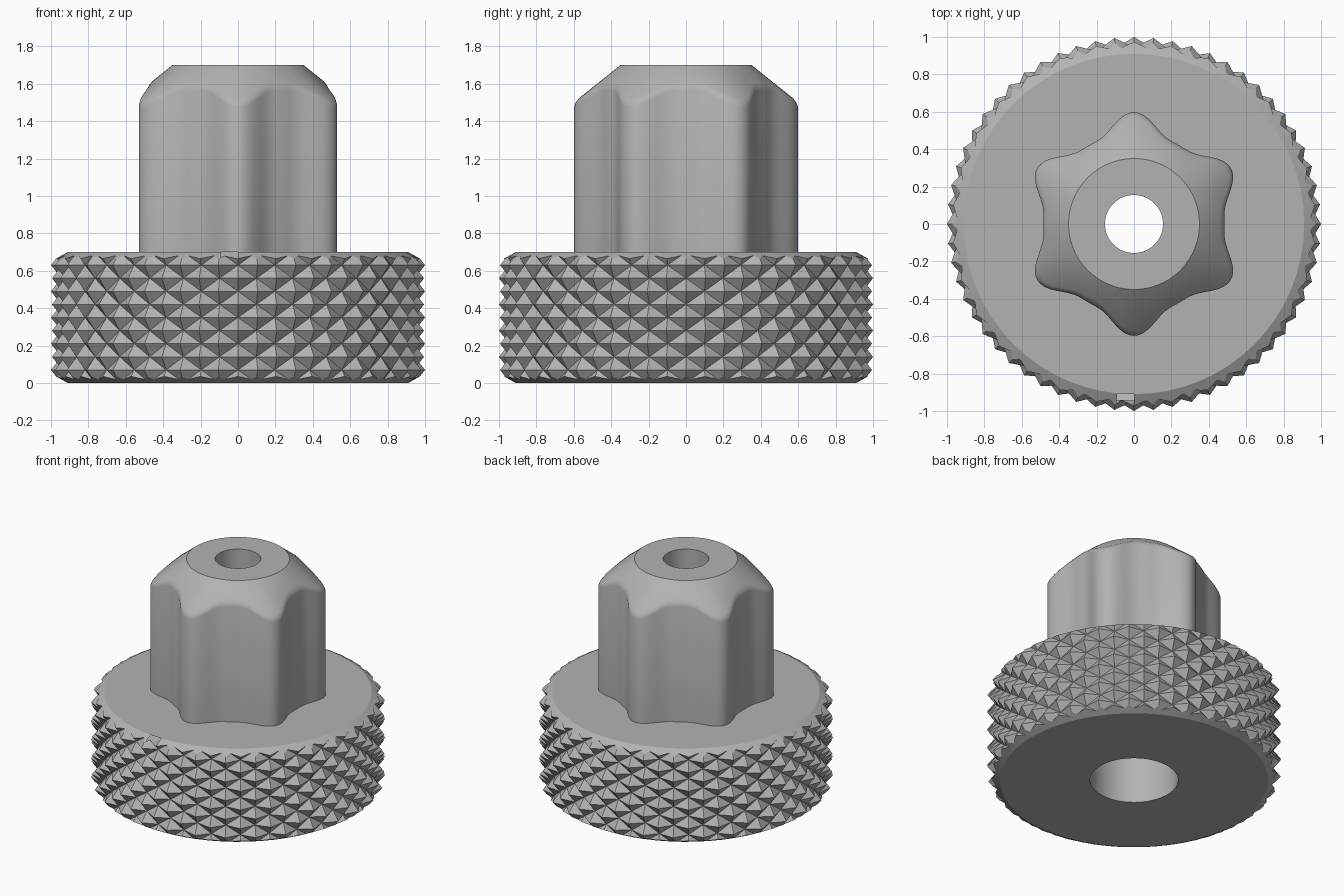
import bpy, bmesh
from math import cos, sin, pi, radians

cube = bpy.data.objects.get("Cube")
if cube:
    bpy.data.objects.remove(cube)

grey = bpy.data.materials.new("grey_metal")
grey.use_nodes = True
colour = (0.45, 0.45, 0.45, 1)
grey.diffuse_color = colour
grey.node_tree.nodes["Principled BSDF"].inputs["Base Color"].default_value = colour


def ring_mesh(name, rings, closed=False):
    """Skin a stack of rings; close it into a loop or cap both ends."""
    bm = bmesh.new()
    loops = [[bm.verts.new(p) for p in ring] for ring in rings]
    n = len(loops[0])
    pairs = list(zip(loops, loops[1:]))
    if closed:
        pairs.append((loops[-1], loops[0]))
    else:
        bm.faces.new(loops[0])
        bm.faces.new(loops[-1])
    for low, high in pairs:
        for i in range(n):
            j = (i + 1) % n
            bm.faces.new((low[i], low[j], high[j], high[i]))
    bmesh.ops.recalc_face_normals(bm, faces=bm.faces)
    return finish(name, bm)


def finish(name, bm):
    mesh = bpy.data.meshes.new(name)
    bm.to_mesh(mesh)
    bm.free()
    mesh.materials.append(grey)
    obj = bpy.data.objects.new(name, mesh)
    bpy.context.collection.objects.link(obj)
    return obj


def smooth(obj, angle):
    bpy.ops.object.select_all(action='DESELECT')
    obj.select_set(True)
    bpy.context.view_layer.objects.active = obj
    bpy.ops.object.shade_smooth_by_angle(angle=radians(angle))


def polar(r, a, z):
    return (r * cos(a), r * sin(a), z)


BASE_TOP, BORE, SOCKET = 0.7, 0.155, 0.3

# Knurled grip: staggered pyramids on a lattice of peaks and valleys
COLS, ROW, PEAK, VALLEY = 60, 0.07, 1.0, 0.945
bm = bmesh.new()
grid = [[bm.verts.new(polar(PEAK if (i + j) % 2 else VALLEY,
                            2 * pi * i / COLS, j * ROW))
         for i in range(COLS)] for j in range(-1, 12)]
for j in range(len(grid) - 1):
    for i in range(COLS):
        k = (i + 1) % COLS
        a, b, c, d = grid[j][i], grid[j][k], grid[j + 1][k], grid[j + 1][i]
        # Split along the groove that joins the two valleys
        if (i + j) % 2:
            tris = ((a, b, c), (a, c, d))
        else:
            tris = ((a, b, d), (b, c, d))
        for tri in tris:
            bm.faces.new(tri)
bm.faces.new(grid[0])
bm.faces.new(grid[-1])
bmesh.ops.recalc_face_normals(bm, faces=bm.faces)
base = finish("knurled_base", bm)

# Chamfered blank with the wide socket trims the grip
profile = [(SOCKET, 0), (0.91, 0), (1.03, 0.067),
           (1.03, BASE_TOP - 0.067), (0.91, BASE_TOP), (SOCKET, BASE_TOP)]
blank = ring_mesh("blank_cutter", [[polar(r, 2 * pi * i / 64, z) for i in range(64)]
                                   for r, z in profile], closed=True)
blank.hide_render = True
trim = base.modifiers.new("trim", 'BOOLEAN')
trim.operation = 'INTERSECT'
trim.solver = 'EXACT'
trim.object = blank
bpy.context.view_layer.objects.active = base
bpy.ops.object.modifier_apply(modifier=trim.name)
bpy.data.objects.remove(blank)
smooth(base, 12)

# Six-lobed post with a conical top and a narrow bore
N, TOP, FLAT = 144, 1.7, 0.35
angles = [2 * pi * i / N for i in range(N)]


def lobe(a):
    return 0.485 + 0.113 * ((1 - cos(6 * a)) / 2) ** 1.8


def star(a):
    # Lobes point along the y axis
    return lobe(a + pi / 2 + pi / 6 * (1 - 0))


def cone(r):
    return TOP - (r - FLAT) * 0.8


if star(pi / 2) < star(0):
    star = lobe
rings = [[polar(star(a), a, BASE_TOP) for a in angles],
         [polar(star(a), a, cone(star(a)) - 0.025) for a in angles],
         [polar(star(a) - 0.007, a, cone(star(a)) - 0.004) for a in angles],
         [polar(star(a) - 0.025, a, cone(star(a) - 0.025)) for a in angles]]
rings += [[polar(r, a, z) for a in angles]
          for r, z in ((FLAT, TOP), (BORE, TOP), (BORE, BASE_TOP))]
post = ring_mesh("lobed_post", rings, closed=True)
smooth(post, 32)
